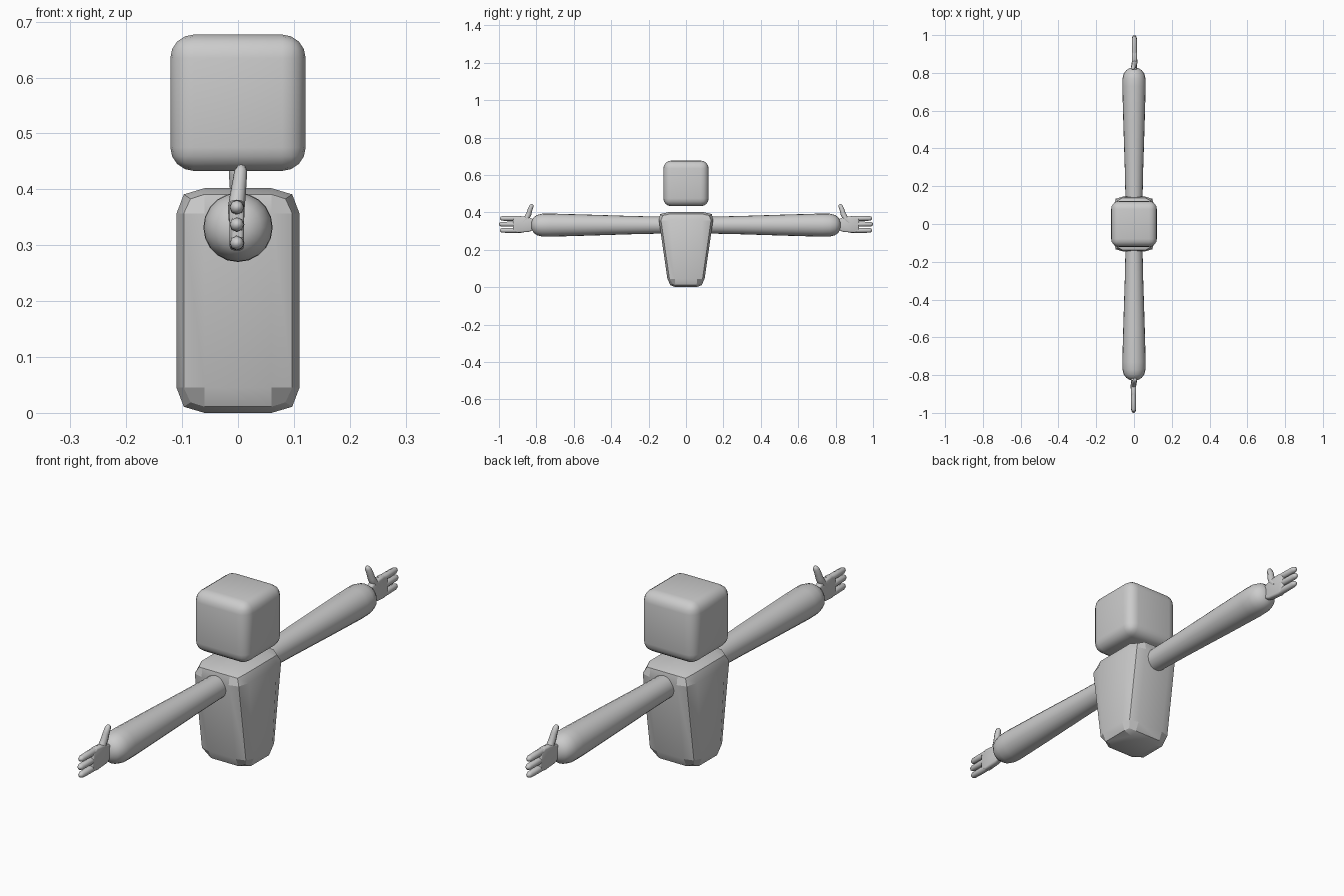
import bpy, bmesh, math
from mathutils import Vector, Matrix

if "Cube" in bpy.data.objects:
    bpy.data.objects.remove(bpy.data.objects["Cube"])

grey = bpy.data.materials.new("plain grey")
grey.diffuse_color = (0.6, 0.6, 0.6, 1)
grey.use_nodes = True
grey.node_tree.nodes["Principled BSDF"].inputs["Base Color"].default_value = grey.diffuse_color


def finish(name, bm, angle=30):
    bmesh.ops.recalc_face_normals(bm, faces=bm.faces)
    me = bpy.data.meshes.new(name)
    bm.to_mesh(me)
    bm.free()
    me.materials.append(grey)
    ob = bpy.data.objects.new(name, me)
    bpy.context.collection.objects.link(ob)
    bpy.ops.object.select_all(action='DESELECT')
    ob.select_set(True)
    bpy.context.view_layer.objects.active = ob
    bpy.ops.object.shade_smooth_by_angle(angle=math.radians(angle))
    return ob


def tube(bm, path, sides):
    """Sweep rings along (x, y, z, radius) points and close both ends."""
    pts = [Vector(p[:3]) for p in path]
    rings = []
    for i, p in enumerate(pts):
        d = (pts[min(i + 1, len(pts) - 1)] - pts[max(i - 1, 0)]).normalized()
        a = Vector((1, 0, 0))
        a = (a - d * a.dot(d)).normalized()
        b = d.cross(a)
        rings.append([bm.verts.new(p + path[i][3] * (
            a * math.cos(t * math.tau / sides) + b * math.sin(t * math.tau / sides)))
            for t in range(sides)])
    for r, s in zip(rings, rings[1:]):
        for t in range(sides):
            u = (t + 1) % sides
            bm.faces.new((r[t], r[u], s[u], s[t]))
    bm.faces.new(rings[0])
    bm.faces.new(rings[-1])


# Torso: tapered box with pillowed faces meeting at crisp edges
bm = bmesh.new()
bmesh.ops.create_cube(bm, size=2)
bmesh.ops.subdivide_edges(bm, edges=bm.edges[:], cuts=2, use_grid_fill=True)
X, Z = (0.085, 0.097, 0.11), (0.182, 0.19, 0.201)
for v in bm.verts:
    c = v.co.copy()
    inner = [abs(k) < 0.9 for k in c]
    sx, sy, sz = (math.copysign(1, k) for k in c)
    x = sx * (0.06 if inner[0] else X[inner[1] + inner[2]])
    z = 0.201 + sz * (0.156 if inner[2] else Z[inner[0] + inner[1]])
    half = 0.093 + 0.145 * z                      # wider towards the shoulders
    y = sy * (half * 0.6 if inner[1] else half - (0.024, 0.011, 0)[inner[0] + inner[2]])
    v.co = (x, y, z)
finish("torso", bm, 22)

# Head: rounded cube floating above the torso
bm = bmesh.new()
bmesh.ops.create_cube(bm, size=1)
bmesh.ops.scale(bm, vec=(0.242, 0.242, 0.244), verts=bm.verts)
bmesh.ops.bevel(bm, geom=bm.edges[:], offset=0.042, segments=4, profile=0.5, affect='EDGES')
bmesh.ops.translate(bm, vec=(0, 0, 0.555), verts=bm.verts)
finish("head", bm, 50)

ARM = [(0.08, 0.044), (0.3, 0.049), (0.55, 0.057), (0.73, 0.062), (0.77, 0.061),
       (0.797, 0.054), (0.815, 0.041), (0.825, 0.022), (0.827, 0.004)]
PALM = [(0.80, 0.312), (0.84, 0.296), (0.90, 0.291), (0.925, 0.300), (0.925, 0.37),
        (0.90, 0.381), (0.865, 0.378), (0.835, 0.372), (0.80, 0.356)]

for side, turn in (("front", 0), ("back", math.pi)):
    spin = Matrix.Rotation(turn, 4, 'Z')

    # Arm: flared sleeve with a rounded cuff
    bm = bmesh.new()
    tube(bm, [(0, -y, 0.332, r) for y, r in ARM], 20)
    bm.transform(spin)
    finish(side + "_arm", bm, 50)

    # Palm: thin bevelled slab
    bm = bmesh.new()
    f = bm.faces.new([bm.verts.new((-0.015, -y, z)) for y, z in PALM])
    ext = bmesh.ops.extrude_face_region(bm, geom=[f])
    bmesh.ops.translate(bm, vec=(0.026, 0, 0),
                        verts=[e for e in ext["geom"] if isinstance(e, bmesh.types.BMVert)])
    rims = [e for e in bm.edges if abs(e.verts[0].co.x - e.verts[1].co.x) < 1e-5]
    bmesh.ops.bevel(bm, geom=rims, offset=0.007, segments=2, profile=0.5, affect='EDGES')
    bm.transform(spin)
    finish(side + "_palm", bm, 50)

    # Three straight fingers
    bm = bmesh.new()
    for z, tip in ((0.304, 0.995), (0.337, 1.0), (0.368, 0.995)):
        tube(bm, [(-0.002, -0.88, z, 0.013), (-0.002, -0.93, z, 0.0135),
                  (-0.002, 0.013 - tip, z, 0.0125), (-0.002, 0.004 - tip, z, 0.009),
                  (-0.002, -tip, z, 0.003)], 8)
    bm.transform(spin)
    finish(side + "_fingers", bm, 50)

    # Thumb: raised and curled back towards the arm
    bm = bmesh.new()
    tube(bm, [(-0.003, -0.875, 0.345, 0.014), (-0.003, -0.852, 0.368, 0.015),
              (0, -0.84, 0.392, 0.014), (0.003, -0.834, 0.415, 0.0125),
              (0.005, -0.826, 0.433, 0.0115), (0.006, -0.822, 0.440, 0.008),
              (0.006, -0.820, 0.443, 0.003)], 8)
    bm.transform(spin)
    finish(side + "_thumb", bm, 50)
